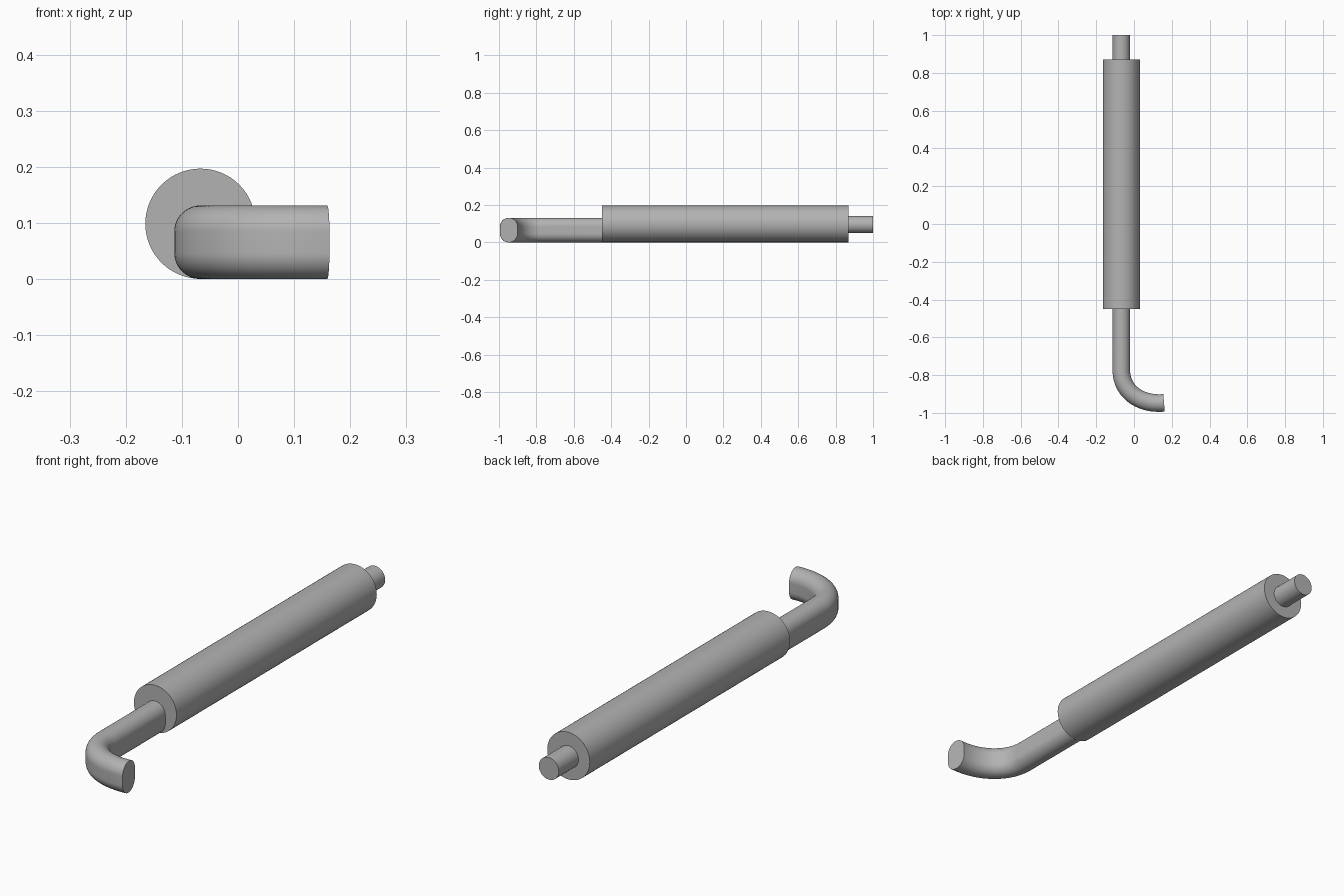
import bpy, bmesh, math
from mathutils import Vector

cube = bpy.data.objects.get("Cube")
if cube:
    bpy.data.objects.remove(cube, do_unlink=True)

metal = bpy.data.materials.new("grey_metal")
metal.use_nodes = True
colour = (0.45, 0.45, 0.45, 1)
metal.diffuse_color = colour
metal.node_tree.nodes["Principled BSDF"].inputs["Base Color"].default_value = colour

AXIS_X = -0.067


def oval(radius, straight=0.0, steps=32):
    """Upright rounded section: two half circles joined by straight sides."""
    points = []
    for half, lift in ((0, straight / 2), (math.pi, -straight / 2)):
        for i in range(steps + 1):
            a = half + math.pi * i / steps
            points.append((radius * math.cos(a), radius * math.sin(a) + lift))
    return points


def sweep(name, section, path):
    """Sweep a section along (point, tangent) pairs lying in a level plane."""
    bm = bmesh.new()
    rings = []
    for point, tangent in path:
        side = Vector((-tangent.y, tangent.x, 0)).normalized()
        rings.append([bm.verts.new(point + side * u + Vector((0, 0, v)))
                      for u, v in section])
    n = len(section)
    for a, b in zip(rings, rings[1:]):
        for i in range(n):
            j = (i + 1) % n
            bm.faces.new((a[i], a[j], b[j], b[i]))
    bm.faces.new(rings[0])
    bm.faces.new(rings[-1])
    bmesh.ops.remove_doubles(bm, verts=bm.verts, dist=1e-5)
    bmesh.ops.recalc_face_normals(bm, faces=bm.faces)
    mesh = bpy.data.meshes.new(name)
    bm.to_mesh(mesh)
    bm.free()
    mesh.materials.append(metal)
    obj = bpy.data.objects.new(name, mesh)
    bpy.context.collection.objects.link(obj)
    bpy.ops.object.select_all(action="DESELECT")
    obj.select_set(True)
    bpy.context.view_layer.objects.active = obj
    bpy.ops.object.shade_smooth_by_angle(angle=math.radians(35))
    return obj


def straight(y0, y1, z):
    return [(Vector((AXIS_X, y, z)), Vector((0, -1, 0))) for y in (y0, y1)]


# Silencer drum and round tail pipe
sweep("silencer_body", oval(0.0982), straight(0.87, -0.45, 0.0985))
sweep("tail_pipe", oval(0.046), straight(1.0, 0.87, 0.095))

# Oval inlet pipe: straight run, then a bend towards +x
z = 0.0655
p0, p1, p2, p3 = [Vector((x, y, z)) for x, y in
                  ((AXIS_X, -0.775), (AXIS_X, -0.885), (0.03, -0.958), (0.159, -0.947))]
path = straight(-0.45, -0.775, z)
for i in range(1, 25):
    t = i / 24
    s = 1 - t
    point = p0 * s**3 + p1 * 3 * s * s * t + p2 * 3 * s * t * t + p3 * t**3
    tangent = (p1 - p0) * s * s + (p2 - p1) * 2 * s * t + (p3 - p2) * t * t
    path.append((point, tangent))
sweep("inlet_pipe", oval(0.0465, 0.038), path)
